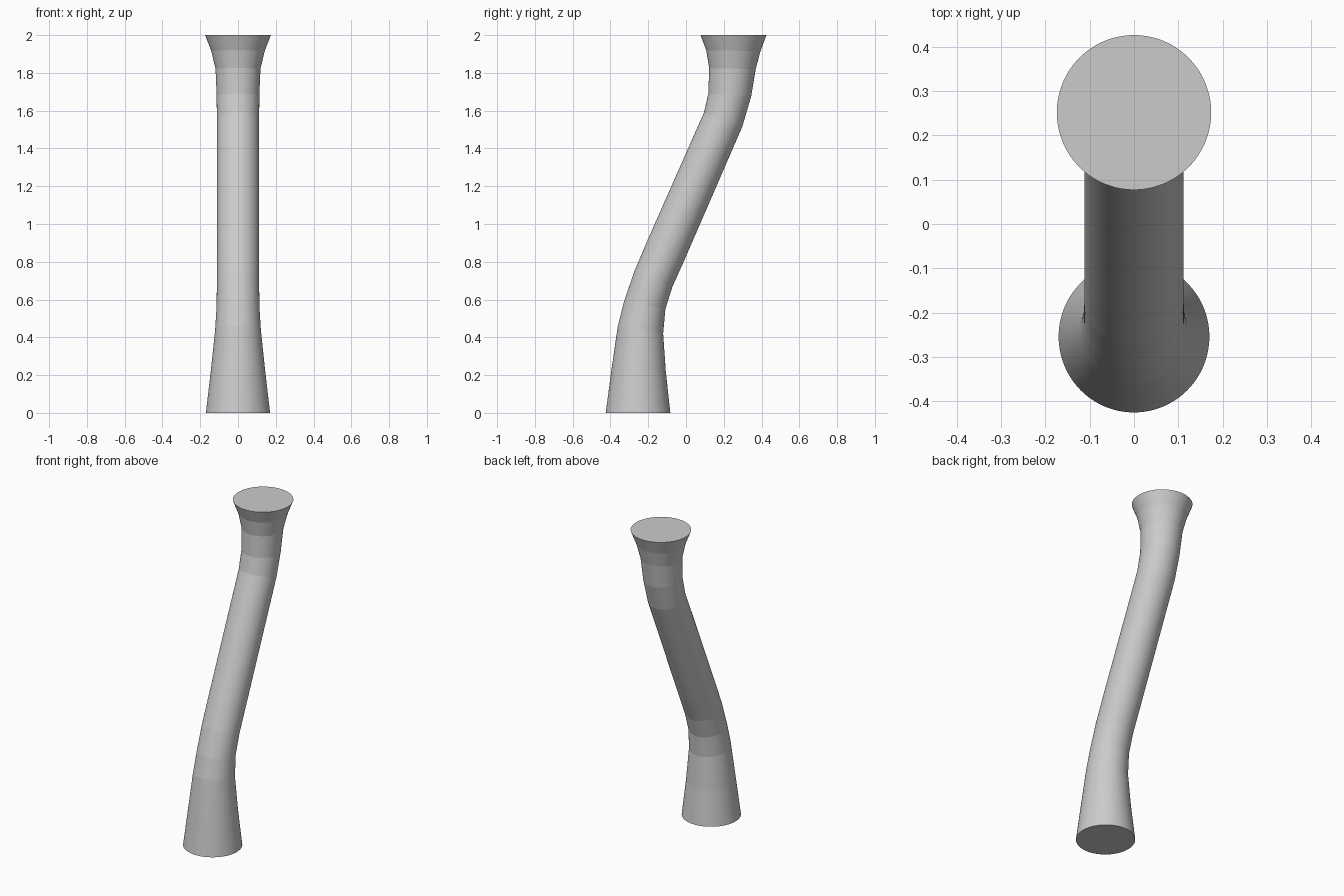
import bpy, bmesh
from math import cos, sin, pi

if "Cube" in bpy.data.objects:
    bpy.data.objects.remove(bpy.data.objects["Cube"])

SIDES = 128

# Stations along the bent column: front edge (y, z), back edge (y, z), half width in x
stations = [
    ((-0.425, 0.00), (-0.083, 0.00), 0.170),
    ((-0.393, 0.24), (-0.107, 0.22), 0.143),
    ((-0.361, 0.46), (-0.121, 0.42), 0.121),
    ((-0.328, 0.59), (-0.109, 0.55), 0.113),
    ((-0.275, 0.745), (-0.073, 0.665), 0.112),
    ((-0.210, 0.90), (-0.008, 0.81), 0.112),
    ((0.095, 1.59), (0.298, 1.515), 0.112),
    ((0.118, 1.69), (0.345, 1.675), 0.113),
    ((0.123, 1.825), (0.369, 1.82), 0.119),
    ((0.107, 1.92), (0.394, 1.915), 0.142),
    ((0.077, 2.00), (0.426, 2.00), 0.174),
]

bm = bmesh.new()
rings = []
for (y0, z0), (y1, z1), r in stations:
    cy, cz, hy, hz = (y0 + y1) / 2, (z0 + z1) / 2, (y1 - y0) / 2, (z1 - z0) / 2
    rings.append([bm.verts.new((r * cos(a), cy + hy * sin(a), cz + hz * sin(a)))
                  for a in (2 * pi * i / SIDES for i in range(SIDES))])

# Column wall
for lo, hi in zip(rings, rings[1:]):
    for i in range(SIDES):
        j = (i + 1) % SIDES
        bm.faces.new((lo[i], lo[j], hi[j], hi[i]))

# Flat end caps
bm.faces.new(rings[0][::-1])
bm.faces.new(rings[-1])

mesh = bpy.data.meshes.new("bent_column")
bm.to_mesh(mesh)
bm.free()
bpy.context.collection.objects.link(bpy.data.objects.new("bent_column", mesh))
